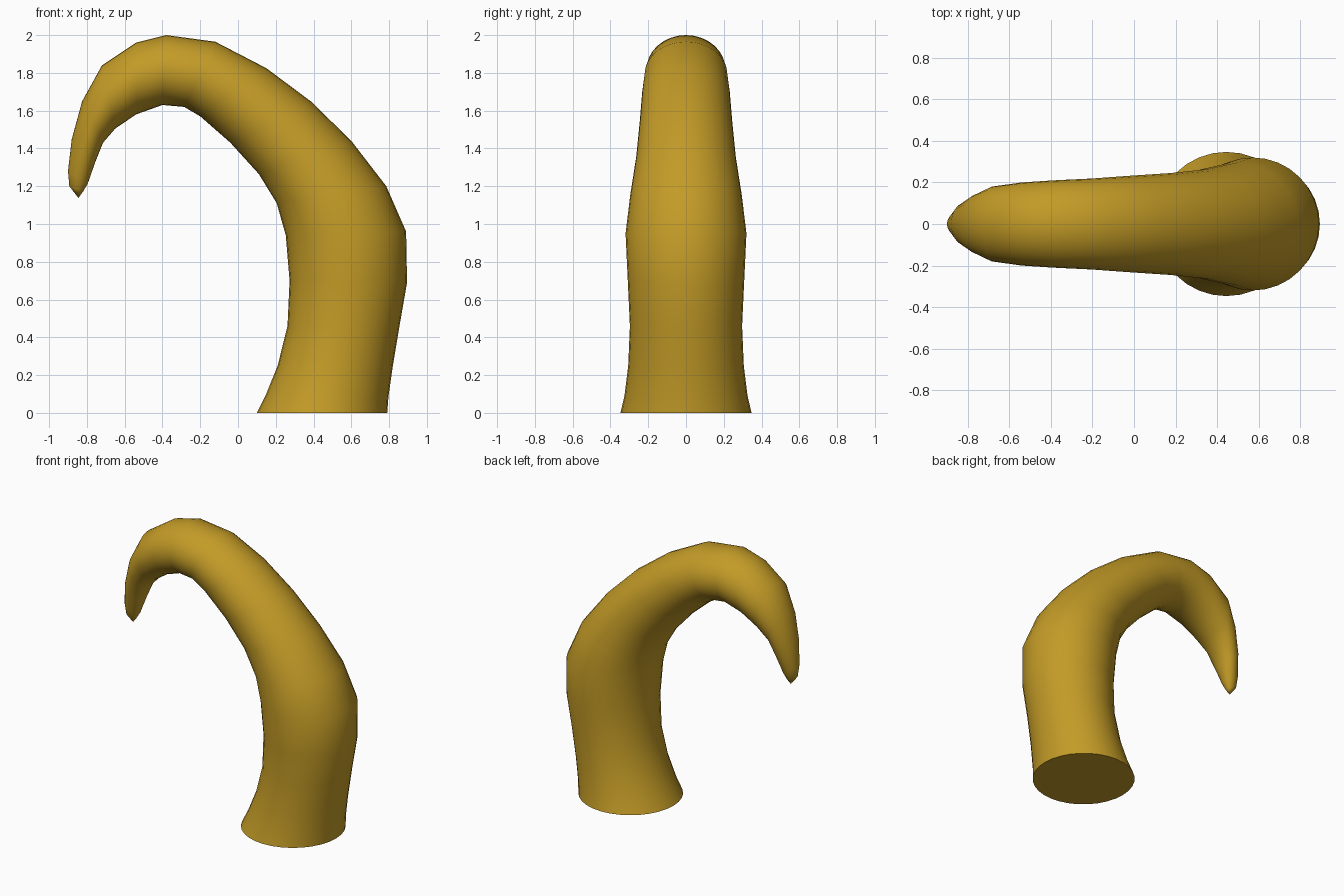
import bpy
import bmesh
import math
from mathutils import Vector

cube = bpy.data.objects.get("Cube")
if cube:
    bpy.data.objects.remove(cube, do_unlink=True)

SIDES = 32

# Cross-sections: outer x, outer z, inner x, inner z, half width
SECTIONS = [
    (0.79, 0.0, 0.10, 0.0, 0.347),
    (0.797, 0.09, 0.145, 0.09, 0.326),
    (0.82, 0.25, 0.21, 0.25, 0.306),
    (0.855, 0.46, 0.262, 0.46, 0.297),
    (0.895, 0.69, 0.273, 0.70, 0.308),
    (0.89, 0.96, 0.253, 0.94, 0.32),
    (0.785, 1.20, 0.205, 1.11, 0.295),
    (0.60, 1.44, 0.11, 1.265, 0.264),
    (0.385, 1.65, -0.04, 1.43, 0.245),
    (0.15, 1.825, -0.20, 1.57, 0.232),
    (-0.12, 1.965, -0.285, 1.62, 0.219),
    (-0.38, 2.0, -0.40, 1.63, 0.21),
    (-0.54, 1.96, -0.54, 1.58, 0.20),
    (-0.72, 1.84, -0.65, 1.505, 0.18),
    (-0.825, 1.65, -0.715, 1.43, 0.137),
    (-0.88, 1.45, -0.755, 1.33, 0.10),
    (-0.90, 1.28, -0.795, 1.215, 0.055),
    (-0.893, 1.20, -0.82, 1.172, 0.032),
]
TIP = (-0.845, 0, 1.138)

gold = bpy.data.materials.new("golden_ochre")
gold.use_nodes = True
colour = (0.546, 0.328, 0.02, 1)
gold.diffuse_color = colour
gold.node_tree.nodes["Principled BSDF"].inputs["Base Color"].default_value = colour


def add_ring(bm, ox, oz, ix, iz, width):
    """Elliptical ring spanning the outer and inner edge of the curve."""
    outer, inner = Vector((ox, 0, oz)), Vector((ix, 0, iz))
    centre, radius = (outer + inner) / 2, (outer - inner) / 2
    side = Vector((0, width, 0))
    angles = [math.tau * i / SIDES for i in range(SIDES)]
    return [bm.verts.new(centre + radius * math.cos(a) + side * math.sin(a))
            for a in angles]


# Curved horn: skin the rings, close the base and draw in the tip
bm = bmesh.new()
rings = [add_ring(bm, *section) for section in SECTIONS]
for low, high in zip(rings, rings[1:]):
    for i in range(SIDES):
        j = (i + 1) % SIDES
        bm.faces.new((low[i], low[j], high[j], high[i]))
bm.faces.new(rings[0][::-1])
tip = bm.verts.new(TIP)
for i in range(SIDES):
    bm.faces.new((rings[-1][i], rings[-1][(i + 1) % SIDES], tip))
bmesh.ops.recalc_face_normals(bm, faces=bm.faces)

mesh = bpy.data.meshes.new("curved_horn")
bm.to_mesh(mesh)
bm.free()
mesh.materials.append(gold)
horn = bpy.data.objects.new("curved_horn", mesh)
bpy.context.collection.objects.link(horn)

# Smooth surface with a crisp base rim
bpy.ops.object.select_all(action="DESELECT")
horn.select_set(True)
bpy.context.view_layer.objects.active = horn
bpy.ops.object.shade_smooth_by_angle(angle=math.radians(50))
